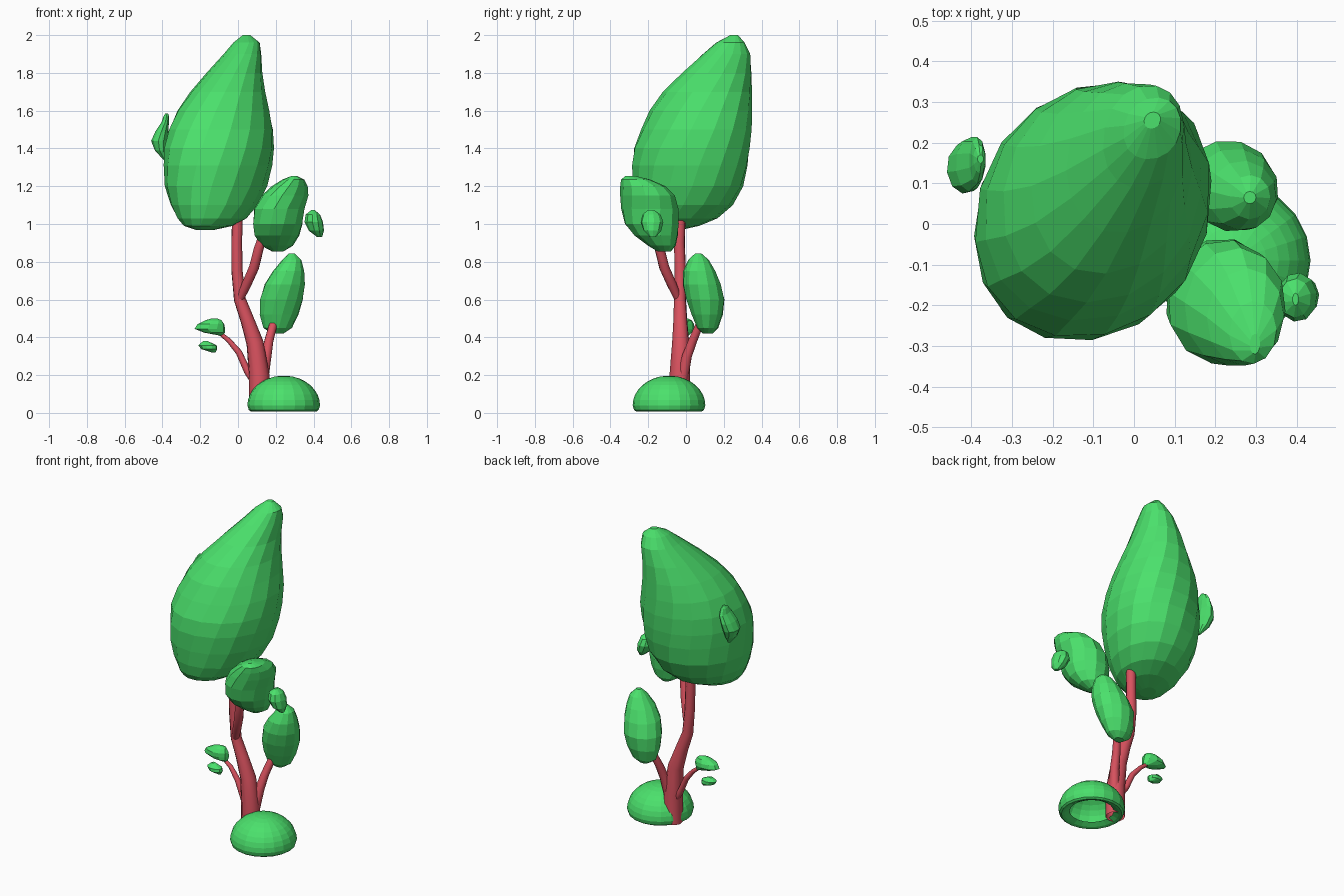
import bpy, bmesh, math


def material(name, color):
    m = bpy.data.materials.new(name)
    m.diffuse_color = color
    return m


leaf = material("leaf green", (0.07, 0.75, 0.15, 1))
bark = material("bark red", (0.7, 0.085, 0.115, 1))


def soft(v, box):
    """Push a sine or cosine outwards for a slightly boxy oval."""
    return math.copysign(abs(v) ** box, v)


def clump(name, rows, sides=14, twist=0.08, skew=0.0, open_bottom=False, box=1.0):
    """Loft oval slices given as (z, x_min, x_max, y_min, y_max), bottom to top."""
    bm = bmesh.new()
    rings = []
    for k, (z, x0, x1, y0, y1) in enumerate(rows):
        ring = []
        for i in range(sides):
            a = 2 * math.pi * i / sides + k * twist
            ring.append(bm.verts.new((
                (x0 + x1) / 2 + (x1 - x0) * 0.506 * soft(math.cos(a), box),
                (y0 + y1) / 2 + (y1 - y0) * 0.506 * soft(math.sin(a + skew), box), z)))
        rings.append(ring)
    for a, b in zip(rings, rings[1:]):
        for i in range(sides):
            j = (i + 1) % sides
            bm.faces.new((a[i], a[j], b[j], b[i]))
    bm.faces.new(rings[-1])
    if not open_bottom:
        bm.faces.new(rings[0][::-1])
    me = bpy.data.meshes.new(name)
    bm.to_mesh(me)
    bm.free()
    me.materials.append(leaf)
    ob = bpy.data.objects.new(name, me)
    bpy.context.collection.objects.link(ob)
    return ob


def limb(name, points):
    """Tapered smooth tube through (x, y, z, radius) points."""
    cu = bpy.data.curves.new(name + "_path", 'CURVE')
    cu.dimensions = '3D'
    cu.bevel_depth = 1.0
    cu.bevel_resolution = 3
    sp = cu.splines.new('POLY')
    sp.points.add(len(points) - 1)
    for p, (x, y, z, r) in zip(sp.points, points):
        p.co = (x, y, z, 1)
        p.radius = r
    tmp = bpy.data.objects.new(name + "_tmp", cu)
    bpy.context.collection.objects.link(tmp)
    dg = bpy.context.evaluated_depsgraph_get()
    me = bpy.data.meshes.new_from_object(tmp.evaluated_get(dg))
    bpy.data.objects.remove(tmp)
    me.materials.clear()
    me.materials.append(bark)
    me.polygons.foreach_set("use_smooth", [True] * len(me.polygons))
    ob = bpy.data.objects.new(name, me)
    bpy.context.collection.objects.link(ob)


# Trunk and branches
limb("trunk", [(.113, -.032, .012, .056), (.112, -.033, .2, .055), (.09, -.028, .37, .046),
               (.05, -.03, .49, .037), (.01, -.032, .6, .032), (-.005, -.03, .75, .03),
               (-.007, -.035, .9, .029), (-.003, -.03, 1.04, .028)])
limb("middle_branch", [(.01, -.04, .6, .02), (.045, -.075, .68, .026), (.085, -.115, .77, .027),
                       (.11, -.14, .87, .026), (.14, -.15, .96, .023)])
limb("right_branch", [(.13, -.02, .17, .03), (.15, .005, .3, .027), (.163, .035, .38, .024),
                      (.195, .085, .5, .021)])
limb("left_branch", [(.09, -.025, .16, .02), (.05, -.015, .22, .019), (.005, -.01, .32, .017),
                     (-.05, 0, .385, .013), (-.12, 0, .44, .009)])

# Big pear-shaped crown: bottom towards the front left, tip towards the back right
clump("main_crown", [
    (.968, -.22, -.13, -.14, -.03), (.99, -.285, -.03, -.215, .07), (1.03, -.32, .045, -.245, .165),
    (1.1, -.355, .105, -.265, .245), (1.2, -.385, .152, -.278, .3), (1.31, -.39, .178, -.285, .325),
    (1.4, -.388, .188, -.275, .337), (1.5, -.365, .185, -.235, .345), (1.6, -.32, .165, -.19, .347),
    (1.7, -.25, .142, -.12, .347), (1.8, -.165, .127, -.02, .346), (1.9, -.075, .122, .09, .34),
    (1.96, -.025, .115, .16, .31), (2.0, .025, .065, .235, .275)], 16, .08, .14, False, .95)

# Middle and right leaf clumps
clump("middle_clump", [
    (.855, .18, .24, -.15, -.08), (.885, .125, .29, -.2, -.055), (.94, .088, .325, -.275, -.042),
    (1.0, .078, .343, -.325, -.036), (1.08, .084, .353, -.343, -.04), (1.15, .125, .372, -.347, -.06),
    (1.2, .18, .368, -.347, -.11), (1.235, .235, .35, -.343, -.19), (1.255, .285, .31, -.32, -.27)],
    12, .08, .05)
clump("right_clump", [
    (.42, .18, .24, .09, .14), (.45, .135, .285, .06, .17), (.52, .115, .32, .03, .195),
    (.6, .115, .345, .0, .205), (.68, .14, .355, -.018, .185), (.75, .185, .35, -.015, .155),
    (.81, .235, .335, .012, .12), (.845, .27, .3, .05, .08)], 12)

# Hollow bush at the foot: in-curled lip, then half-ellipsoid slices, open underneath
profile = [(.028, .125), (.012, .155), (.008, .172), (.016, .183)]
profile += [(.04 + .157 * math.sin(t), .19 * math.cos(t)) for t in
            (math.radians(10.7 * k) for k in range(9))]
clump("foot_bush", [(z, .242 - r, .242 + r, -.09 - r, -.09 + r) for z, r in profile],
      20, 0, 0, True)

# Small leaf tufts
clump("upper_left_tuft", [
    (1.34, -.395, -.38, .11, .13), (1.39, -.44, -.375, .085, .175), (1.44, -.46, -.37, .075, .2),
    (1.49, -.438, -.368, .08, .213), (1.54, -.405, -.365, .1, .213), (1.57, -.395, -.365, .125, .195),
    (1.585, -.385, -.37, .15, .17)], 10)
clump("far_right_tuft", [
    (.93, .42, .445, -.19, -.16), (.965, .375, .455, -.225, -.13), (1.01, .352, .45, -.24, -.12),
    (1.05, .357, .435, -.23, -.135), (1.075, .39, .405, -.2, -.17)], 10)
clump("low_left_tuft_upper", [
    (.41, -.1, -.08, -.01, .015), (.425, -.18, -.07, -.035, .03), (.445, -.23, -.068, -.045, .045),
    (.47, -.215, -.072, -.045, .042), (.49, -.175, -.085, -.03, .03), (.5, -.14, -.11, -.01, .01)], 10)
clump("low_left_tuft_lower", [
    (.32, -.14, -.12, -.01, .01), (.338, -.195, -.11, -.035, .03), (.358, -.21, -.113, -.035, .03),
    (.38, -.185, -.16, -.01, .01)], 10)
